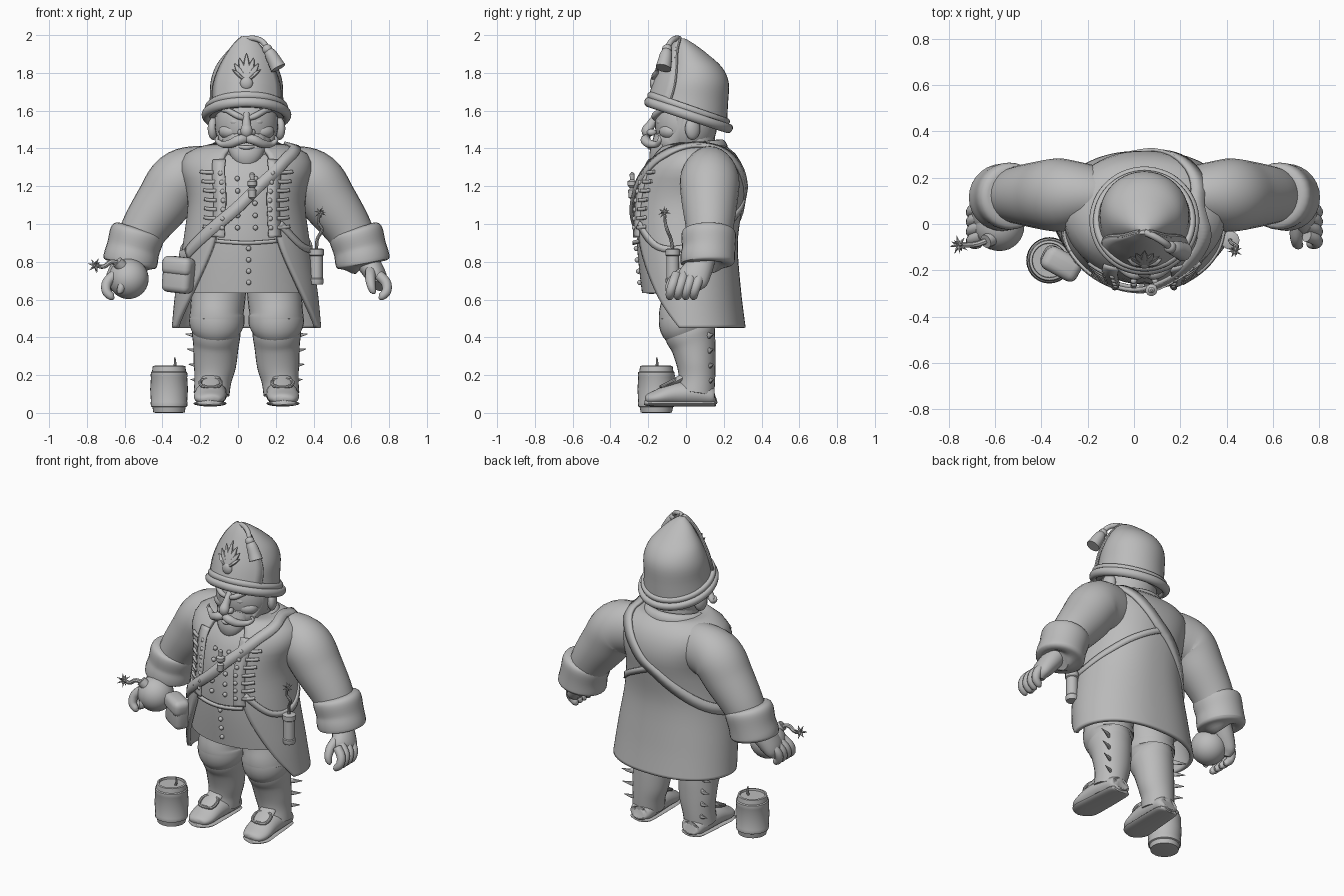
import bpy, bmesh, math
from mathutils import Vector, Matrix

CX = 0.045  # body centre line
grey = bpy.data.materials.new("clay_grey")
grey.diffuse_color = (0.5, 0.5, 0.5, 1)

def finish(name, bm, angle=40, solid=0):
    bmesh.ops.recalc_face_normals(bm, faces=bm.faces)
    me = bpy.data.meshes.new(name)
    bm.to_mesh(me)
    bm.free()
    ob = bpy.data.objects.new(name, me)
    bpy.context.collection.objects.link(ob)
    me.materials.append(grey)
    if solid:
        m = ob.modifiers.new("thickness", 'SOLIDIFY')
        m.thickness, m.offset = solid, 0
    bpy.ops.object.select_all(action='DESELECT')
    ob.select_set(True)
    bpy.context.view_layer.objects.active = ob
    bpy.ops.object.shade_smooth_by_angle(angle=math.radians(angle))

def spline(vals, n=5, closed=False):
    """Smooth curve through a list of equal-length tuples."""
    v = [Vector(p) for p in vals]
    k, out = len(v), []
    for i in range(k if closed else k - 1):
        ids = [(i + o) % k if closed else min(max(i + o, 0), k - 1) for o in (-1, 0, 1, 2)]
        a, b, c, d = (v[q] for q in ids)
        for t in (j / n for j in range(n)):
            out.append(b + (c - a) * (t / 2) + (a * 2 - b * 5 + c * 4 - d) * (t * t / 2)
                       + (b * 3 - a - c * 3 + d) * (t ** 3 / 2))
    return out if closed else out + [v[-1]]

def skin(bm, rings, wrap=True, caps=True, closed=False):
    rows = [[bm.verts.new(p) for p in r] for r in rings]
    n = len(rows[0])
    for i in range(len(rows) if closed else len(rows) - 1):
        a, b = rows[i], rows[(i + 1) % len(rows)]
        for j in range(n if wrap else n - 1):
            k = (j + 1) % n
            bm.faces.new((a[j], a[k], b[k], b[j]))
    if caps and not closed:
        bm.faces.new(rows[0])
        bm.faces.new(rows[-1])

def loft(name, rings, angle=40, solid=0, **kw):
    bm = bmesh.new()
    skin(bm, rings, **kw)
    finish(name, bm, angle, solid)

def sweep(name, pts, side=0, seg=20, n=5, closed=False, angle=40):
    """Tube through (x, y, z, width, depth); side mirrors about the centre line."""
    pts = [tuple(p) + ((p[3],) if len(p) == 4 else ()) for p in pts]
    if side:
        pts = [(CX + side * p[0],) + p[1:] for p in pts]
    cen = spline([p[:3] for p in pts], n, closed)
    rad = spline([p[3:5] for p in pts], n, closed)
    rings, s = [], None
    for i, c in enumerate(cen):
        nx = cen[(i + 1) % len(cen)] if closed else cen[min(i + 1, len(cen) - 1)]
        t = (nx - cen[i - 1 if (i or closed) else 0]).normalized()
        if s is None:
            s = t.cross(Vector((0, 1, 0)) if abs(t.z) > .65 else Vector((0, 0, 1)))
        s = (s - t * s.dot(t)).normalized()
        o = t.cross(s)
        rings.append([c + s * (math.cos(a) * rad[i].x) + o * (math.sin(a) * rad[i].y)
                      for a in (2 * math.pi * j / seg for j in range(seg))])
    loft(name, rings, angle, closed=closed)

def ball(name, loc, r, side=0, tilt=0, seg=20):
    r = (r, r, r) if isinstance(r, (int, float)) else r
    loc = (CX + side * loc[0], loc[1], loc[2]) if side else loc
    bm = bmesh.new()
    bmesh.ops.create_uvsphere(bm, u_segments=seg, v_segments=seg * 2 // 3, radius=1, matrix=Matrix.Translation(loc)
                              @ Matrix.Rotation(tilt * side, 4, 'Z') @ Matrix.Diagonal((*r, 1)))
    finish(name, bm, 60)

def lathe(name, loc, prof, seg=28):
    loft(name, [[(loc[0] + r * math.cos(2 * math.pi * j / seg), loc[1] + r * math.sin(2 * math.pi * j / seg), loc[2] + z)
                 for j in range(seg)] for r, z in prof], 35)

# torso surface: height, half width, front y, back y
BODY = spline([(.45, .38, -.22, .30), (.65, .36, -.25, .275), (.9, .32, -.275, .258), (1.1, .295, -.27, .285),
               (1.2, .31, -.25, .30), (1.3, .335, -.212, .285), (1.38, .29, -.15, .235), (1.42, .15, -.10, .16)], 5)

def surf(deg, z, off=0):
    z = min(max(z, .45), 1.42)
    i = next((k for k in range(len(BODY) - 2) if BODY[k + 1][0] >= z), len(BODY) - 2)
    q = BODY[i].lerp(BODY[i + 1], (z - BODY[i][0]) / (BODY[i + 1][0] - BODY[i][0]))
    s, c = math.sin(math.radians(deg)), math.cos(math.radians(deg))
    if c < 0:  # broader back
        s = math.copysign(abs(s) ** .85, s)
    return Vector((CX + (q[1] + off) * s, (q[2] + q[3]) / 2 - ((q[3] - q[2]) / 2 + off) * c, z))

def ribbon(name, pts, width, off=.02, thick=.016):
    """Flat band following the torso through (angle, height)."""
    path, rows = spline(pts, 8), []
    for i, (a, z) in enumerate(path):
        nrm = (surf(a + 2, z) - surf(a - 2, z)).cross(surf(a, z + .02) - surf(a, z - .02)).normalized()
        t = (surf(*path[min(i + 1, len(path) - 1)]) - surf(*path[max(i - 1, 0)])).normalized()
        c, b = surf(a, z) + nrm * off, nrm.cross(t).normalized() * width / 2
        rows.append((c - b, c + b))
    loft(name, rows, 40, thick, wrap=False, caps=False)

# waistcoat and open coat
loft("waistcoat", [[surf(a, z, -.015) for a in range(0, 360, 6)] for z in [.635 + .0392 * k for k in range(21)]])
GAP = spline([(.45, 74), (.6, 55), (.8, 38), (.95, 30), (1.2, 25), (1.42, 20)], 6)
loft("coat", [[surf(g + (360 - 2 * g) * j / 60, z, .004) for j in range(61)] for z, g in GAP], 50, .024, wrap=False, caps=False)
sweep("coat_collar", [(CX + .17 * math.sin(a), .03 - .16 * math.cos(a), 1.39 - .02 * math.cos(a), .03, .04)
                      for a in [k * math.pi / 4 for k in range(8)]], closed=True, seg=12)
ribbon("waistcoat_lower_edge", [(-30, .91), (0, .9), (30, .91)], .02, .0)
for s in (-1, 1):
    ribbon("lapel", [(s * 27, .93), (s * 27, 1.1), (s * 25, 1.33)], .07, .017, .012)
    for k in range(7):
        z = .98 + k * .048
        ribbon("braid", [(s * 30, z), (s * 37, z), (s * 44, z + .005)], .018, .018, .018)
        ball("lapel_button", surf(s * 23, z, .02), .014, seg=10)
    for k in range(5):
        ball("waistcoat_button", surf(s * 9, .98 + k * .065, -.008), .014, seg=10)
for k in range(4):
    ball("lower_button", surf(2, .69 + k * .06, -.01), .014, seg=10)

# straps, with pouch, whistle and powder stick hanging from them
ribbon("shoulder_strap", [(-65, .84), (-30, .99), (-6, 1.1), (20, 1.24), (42, 1.345), (75, 1.395), (120, 1.395), (150, 1.33),
                          (180, 1.14), (230, .92), (275, .83), (295, .84)], .062, .019)
ribbon("hip_strap", [(33, 1.0), (60, .88), (90, .87), (120, .94), (150, 1.04), (180, 1.13)], .035, .018)
for nm, size, loc in (("pouch", (.165, .1, .19), (0, 0, 0)), ("pouch_flap", (.172, .104, .1), (0, -.008, .047))):
    bm = bmesh.new()
    bmesh.ops.create_cube(bm, size=1, matrix=Matrix.Translation((-.315, -.165, .73)) @ Matrix.Rotation(-.5, 4, 'Z')
                          @ Matrix.Rotation(.1, 4, 'Y') @ Matrix.Translation(loc) @ Matrix.Diagonal((*size, 1)))
    bmesh.ops.bevel(bm, geom=bm.edges[:], offset=.035, segments=4, profile=.5, affect='EDGES')
    finish(nm, bm, 50)
lathe("whistle", (.075, -.285, 1.13), [(.008, 0), (.02, .01), (.022, .05), (.012, .06), (.026, .075), (.026, .095),
                                       (.012, .105), (.014, .135), (.004, .145)], 14)
lathe("powder_stick", (.415, -.07, .68), [(.034, 0), (.038, .01), (.038, .03), (.034, .035), (.034, .15), (.04, .155),
                                          (.04, .185), (.03, .19)], 18)
sweep("stick_fuse", [(.415, -.07, .86, .009), (.42, -.08, .92, .009), (.445, -.1, .97, .009), (.425, -.11, 1.01, .008), (.435, -.115, 1.06, .006)], seg=8)

# arms, cuffs and hands
for s in (-1, 1):
    sweep("sleeve", [(.14, .11, 1.255, .115, .14), (.26, .125, 1.255, .137, .158), (.36, .125, 1.225, .158), (.44, .125, 1.115, .148),
                     (.53, .125, .99, .128), (.59, .12, .88, .11)], s, 28)
    sweep("cuff", [(.571, .12, .975, .11), (.574, .12, .965, .136), (.582, .12, .935, .145), (.6, .12, .87, .141), (.613, .115, .815, .145),
                   (.618, .115, .79, .138), (.62, .115, .78, .1), (.621, .115, .778, .05)], s, 28, 4)
    sweep("palm", [(.62, .1, .83, .06), (.66, .07, .77, .06, .075), (.695, .035, .71, .05, .085), (.70, .015, .67, .03, .06)], s)
    for k in range(4):
        y = .075 - k * .042
        sweep("finger", [(.7, y, .73, .027), (.738, y - .015, .69, .027), (.742, y - .03, .645, .025), (.715, y - .035, .615, .02),
                         (.70, y - .035, .608, .006)], s, 12, 4)
    sweep("thumb", [(.66, .02, .76, .03), (.655, -.05, .72, .028), (.66, -.085, .675, .023), (.67, -.09, .64, .016), (.67, -.09, .63, .005)], s, 12)

# round bomb with lit fuse
ball("bomb", (-.58, -.01, .71), .107, seg=32)
sweep("bomb_neck", [(-.61, -.06, .77, .032), (-.64, -.075, .80, .03)], seg=14)
sweep("bomb_fuse", [(-.62, -.065, .785, .013), (-.67, -.085, .80, .013), (-.71, -.09, .775, .012), (-.75, -.09, .78, .009)], seg=8)
for nm, c, r in (("bomb_spark", (-.755, -.09, .78), .045), ("stick_spark", (.435, -.115, 1.06), .035)):
    bm = bmesh.new()
    for k in range(12):
        u, a = 1 - (k + .5) / 6, k * 2.4
        d = Vector((math.sqrt(1 - u * u) * math.cos(a), math.sqrt(1 - u * u) * math.sin(a), u))
        bmesh.ops.create_cone(bm, segments=5, radius1=r * .25, radius2=0, depth=r, cap_ends=True,
                              matrix=Matrix.Translation(Vector(c) + d * r / 2) @ d.to_track_quat('Z', 'Y').to_matrix().to_4x4())
    finish(nm, bm, 20)

# legs, gaiters and shoes
for s in (-1, 1):
    sweep("breeches", [(.13, .03, .76, .14), (.15, .015, .6, .143), (.157, .008, .53, .142, .15), (.157, .008, .5, .147, .152),
                       (.158, .01, .46, .143, .148), (.158, .03, .41, .115, .12)], s, 28)
    sweep("gaiter", [(.16, .015, .48, .12, .135), (.16, .022, .42, .128, .135), (.162, .04, .35, .12, .118), (.168, .055, .25, .112, .102),
                     (.178, .058, .17, .098, .096), (.185, .05, .1, .095, .1)], s, 28)
    sweep("shoe", [(.182, .155, .085, .04, .03), (.182, .14, .085, .07, .05), (.185, .06, .1, .083, .065), (.19, -.06, .1, .085, .062),
                   (.195, -.15, .082, .083, .042), (.198, -.2, .073, .06, .028), (.198, -.215, .07, .02, .012)], s, 24)
    sweep("sole", [(.182, .156, .05, .03, .016), (.182, .142, .05, .07, .016), (.185, .06, .05, .08, .016), (.19, -.06, .05, .085, .016),
                   (.195, -.15, .05, .086, .016), (.198, -.2, .052, .062, .016), (.198, -.22, .055, .02, .012)], s, 16)
    sweep("shoe_tongue", [(.187, -.02, .185, .05, .02), (.19, -.07, .16, .055, .018), (.192, -.12, .135, .045, .014)], s, 14)
    sweep("shoe_buckle", [(.19 + x, -.09 - y, .16 - y * .5, .009) for x, y in ((-.045, -.03), (.045, -.03), (.045, .035), (-.045, .035))],
          s, 8, 3, True)
    for z in (.17, .25, .33, .41):
        r = .085 + (z - .17) * .11
        sweep("gaiter_tab", [(.175 + r * .6, .115, z, .008, .018), (.175 + r * .85, .13, z, .008, .014), (.212 + r, .145, z + .008, .002, .002)], s, 8, 3)

# head and face
ball("head", (CX, .0, 1.53), (.168, .165, .19), seg=32)
ball("jaw", (CX, -.055, 1.44), (.135, .115, .1), seg=28)
sweep("neck", [(CX, .04, 1.36, .14, .12), (CX, .03, 1.5, .14, .12)])
sweep("beard", [(CX, -.11, 1.46, .105, .06), (CX, -.13, 1.405, .1, .056), (CX, -.148, 1.355, .08, .048), (CX, -.158, 1.32, .05, .03), (CX, -.16, 1.305, .015, .012)])
sweep("nose", [(CX, -.145, 1.58, .02), (CX, -.168, 1.55, .02, .024), (CX, -.19, 1.52, .025), (CX, -.205, 1.495, .032, .03),
               (CX, -.2, 1.472, .026, .024), (CX, -.19, 1.46, .01)])
sweep("lower_lip", [(CX - .05, -.168, 1.41, .006), (CX, -.192, 1.405, .012), (CX + .05, -.168, 1.41, .006)], seg=10)
for s in (-1, 1):
    ball("nostril", (.03, -.182, 1.485), (.018, .026, .018), s)
    ball("cheek", (.085, -.085, 1.49), (.065, .055, .045), s, .5)
    ball("eye", (.062, -.134, 1.54), (.03, .02, .017), s, .35)
    sweep("eyebrow", [(.012, -.162, 1.558, .012), (.05, -.165, 1.574, .017), (.1, -.133, 1.6, .014), (.13, -.1, 1.597, .005)], s, 12)
    sweep("moustache", [(0, -.205, 1.452, .018, .022), (.04, -.215, 1.445, .026), (.085, -.195, 1.425, .023), (.13, -.155, 1.422, .016),
                        (.158, -.14, 1.445, .011), (.148, -.145, 1.466, .005)], s, 12)
    ball("ear", (.175, .035, 1.505), (.028, .042, .06), s, .4)
    sweep("sideburn", [(.148, -.02, 1.57, .02, .035), (.145, -.025, 1.5, .018, .035), (.12, -.06, 1.43, .02, .04)], s, 12)

# tall cap: front height, back height, half width, front y, back y
CAP = spline([(1.63, 1.5, .205, -.185, .215), (1.69, 1.63, .195, -.17, .222), (1.76, 1.75, .19, -.14, .226), (1.84, 1.83, .163, -.1, .19),
              (1.9, 1.895, .118, -.075, .12), (1.95, 1.945, .07, -.055, .055), (1.985, 1.98, .02, -.04, 0)], 4)
loft("cap_crown", [[(CX + rx * math.sin(a), (f + b) / 2 - (b - f) / 2 * math.cos(a), zb + (zf - zb) * (1 + math.cos(a)) / 2)
                    for a in (2 * math.pi * j / 40 for j in range(40))] for zf, zb, rx, f, b in CAP])
for nm, r, dz, w in (("cap_brim", .215, 0, .022), ("cap_band", .203, .035, .018)):
    sweep(nm, [(CX + r * math.sin(a), .013 - (r - .003) * math.cos(a), 1.575 + dz + .07 * math.cos(a), w, w * 1.2)
               for a in (k * math.pi / 6 for k in range(12))], closed=True, seg=12)

# front plate: height, half width, y
PLATE = spline([(1.655, .175, -.195), (1.76, .172, -.16), (1.85, .14, -.117), (1.93, .088, -.075), (1.975, .045, -.045), (1.99, .02, -.035)], 4)
loft("cap_front_plate", [[(CX + w * t / 6, y + 3.2 * (w * t / 6) ** 2, z - .03 * (t / 6) ** 2 * (w / .17)) for t in range(-6, 7)]
                         for z, w, y in PLATE], 50, .02, wrap=False, caps=False)
for s in (-1, 1):
    sweep("plate_trim", [(w, y + 3.2 * w * w, z - .03 * w / .17, .01) for z, w, y in PLATE], s, 8, 1)

# flame badge
ball("badge_ball", (CX, -.172, 1.745), (.034, .02, .036))
for k in range(-3, 4):
    a, l = k * .29, .135 - .02 * abs(k)
    d = Vector((math.sin(a), .42 * math.cos(a), math.cos(a)))
    b = Vector((CX + k * .006, -.172, 1.77))
    sweep("badge_flame", [(*b, .014, .01), (*(b + d * l * .5), .018, .01), (*(b + d * l), .002, .002)], seg=8, n=3)

# tassel
sweep("tassel_cord", [(CX, -.035, 1.982, .014), (.09, -.055, 1.982, .015), (.13, -.08, 1.965, .015), (.155, -.1, 1.93, .015)], seg=10)
ball("tassel_knot", (.155, -.1, 1.925), .027)
sweep("tassel", [(.155, -.1, 1.925, .02), (.172, -.105, 1.9, .032), (.197, -.113, 1.855, .038), (.213, -.12, 1.825, .042)], seg=14)

# powder keg
lathe("powder_keg", (-.365, -.157, 0), [(.07, 0), (.083, .002), (.088, .03), (.096, .034), (.098, .055), (.096, .06), (.1, .125), (.096, .19),
                                       (.098, .195), (.096, .215), (.09, .22), (.086, .248), (.075, .25), (.073, .238), (.01, .238)])
sweep("keg_fuse", [(-.34, -.155, .23, .008), (-.333, -.153, .26, .007), (-.335, -.155, .292, .004)], seg=8)
